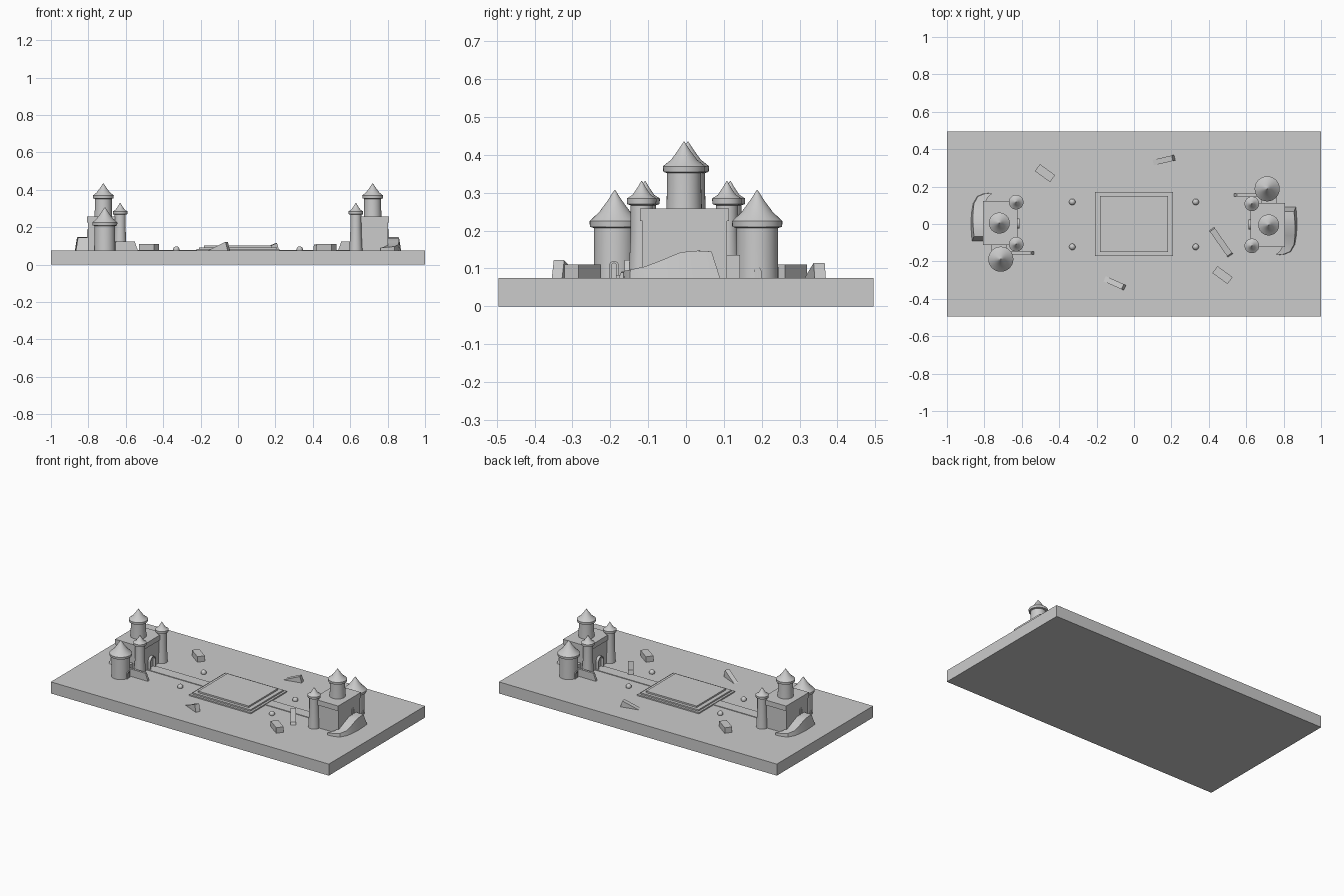
import bpy, bmesh
from math import cos, sin, radians, pi
from mathutils import Matrix

if "Cube" in bpy.data.objects:
    bpy.data.objects.remove(bpy.data.objects["Cube"])

G = 0.075  # height of the board's top face


def make(name, verts, faces, smooth=False):
    me = bpy.data.meshes.new(name)
    me.from_pydata(verts, [], faces)
    bm = bmesh.new()
    bm.from_mesh(me)
    bmesh.ops.recalc_face_normals(bm, faces=bm.faces)
    bm.to_mesh(me)
    bm.free()
    ob = bpy.data.objects.new(name, me)
    bpy.context.collection.objects.link(ob)
    if smooth:
        bpy.ops.object.select_all(action='DESELECT')
        ob.select_set(True)
        bpy.context.view_layer.objects.active = ob
        bpy.ops.object.shade_smooth_by_angle(angle=radians(35))
    return ob


def prism(name, profile, depth, matrix):
    """Profile in local x/z, extruded evenly along local y."""
    n = len(profile)
    verts = [matrix @ Matrix.Translation((x, y, z)).to_translation()
             for y in (-depth / 2, depth / 2) for x, z in profile]
    faces = [tuple(range(n)), tuple(range(n, 2 * n))]
    faces += [(i, (i + 1) % n, n + (i + 1) % n, n + i) for i in range(n)]
    return make(name, verts, faces)


def place(x, y, z=0, deg=0):
    return Matrix.Translation((x, y, z)) @ Matrix.Rotation(radians(deg), 4, 'Z')


def box(name, x0, x1, y0, y1, z0, z1, matrix=Matrix()):
    m = matrix @ Matrix.Translation((0, (y0 + y1) / 2, 0))
    return prism(name, [(x0, z0), (x1, z0), (x1, z1), (x0, z1)], y1 - y0, m)


def lathe(name, profile, matrix, n=32):
    verts, faces = [], []
    for r, z in profile:
        for i in range(n):
            a = 2 * pi * i / n
            verts.append(matrix @ Matrix.Translation((r * cos(a), r * sin(a), z)).to_translation())
    for k in range(len(profile) - 1):
        for i in range(n):
            j = (i + 1) % n
            faces.append((k * n + i, k * n + j, k * n + n + j, k * n + n + i))
    faces += [tuple(range(n)), tuple(range(len(verts) - n, len(verts)))]
    return make(name, verts, faces, True)


def tower(name, x, y, z0, r, eave, roof_r, apex, base_r, M):
    m = M @ place(x, y)
    h = apex - eave
    lathe(name + "_body", [(base_r, z0), (r, z0 + 0.6 * (eave - z0)), (r, eave + 0.005)], m)
    # eave ring and flared conical roof
    lathe(name + "_roof", [(r, eave - 0.003), (roof_r * 0.98, eave), (roof_r, eave + 0.015),
                           (roof_r * 0.62, eave + 0.4 * h), (roof_r * 0.3, eave + 0.7 * h),
                           (0.001, apex)], m)


def arch(name, x, y, z, w, h, depth, deg, M):
    """Arched door frame facing local -y before turning."""
    def outline(r, top):
        return [(-r, 0)] + [(r * cos(pi - pi * i / 8), top + r * sin(pi * i / 8))
                            for i in range(9)] + [(r, 0)]
    outer = outline(w / 2, h - w / 2)
    inner = outline(w / 2 - 0.006, h - w / 2)
    prism(name, outer + inner[::-1], depth, M @ place(x, y, z, deg))


def castle(side, M):
    p = side + "_castle_"
    # keep and parapet
    box(p + "keep", 0.63, 0.803, -0.115, 0.108, G, 0.225, M)
    box(p + "parapet", 0.623, 0.806, -0.122, 0.113, 0.225, 0.258, M)
    # towers
    tower(p + "main_tower", 0.72, -0.005, 0.258, 0.045, 0.355, 0.056, 0.435, 0.047, M)
    for tag, y in (("a", -0.117), ("b", 0.108)):
        tower(p + "gate_tower_" + tag, 0.63, y, G, 0.029, 0.27, 0.039, 0.331, 0.035, M)
    tower(p + "round_tower", 0.712, 0.188, G, 0.055, 0.21, 0.067, 0.307, 0.056, M)
    # doors
    arch(p + "gate", 0.622, -0.003, G, 0.055, 0.08, 0.02, 90, M)
    arch(p + "back_door", 0.803, 0.033, 0.145, 0.024, 0.042, 0.006, 90, M)
    arch(p + "round_tower_front_door", 0.657, 0.19, G, 0.026, 0.045, 0.01, 90, M)
    arch(p + "round_tower_back_door", 0.767, 0.19, G, 0.018, 0.028, 0.008, 90, M)
    # link wall and sloped outer wall
    box(p + "link_wall", 0.68, 0.765, 0.1, 0.142, G, 0.135, M)
    prism(p + "outer_wall", [(0.535, G), (0.67, G), (0.67, 0.123), (0.552, 0.123)],
          0.014, M @ place(0, 0.155))
    # curved ramp: (outer x, y, inner x, inner y, top height)
    path = [(0.866, 0.09, 0.8, 0.09, 0.145), (0.87, 0.04, 0.8, 0.045, 0.147),
            (0.872, -0.015, 0.8, -0.01, 0.143), (0.868, -0.065, 0.8, -0.06, 0.122),
            (0.86, -0.11, 0.798, -0.1, 0.105), (0.838, -0.148, 0.788, -0.132, 0.097),
            (0.805, -0.162, 0.775, -0.15, 0.094), (0.762, -0.167, 0.76, -0.16, 0.09)]
    verts, faces = [], []
    for xo, y, xi, yi, z in path:
        t = 0.2 * (z - G) / (xo - xi + 0.02)
        tx, ty = xo + (xi - xo) * t, y + (yi - y) * t
        drop = 0.25 * max(0, y) * (z - G) / 0.07
        for q in ((xi, yi, G), (xo, y, G), (tx, ty - drop, z), (xi, yi - drop, z)):
            verts.append(M @ Matrix.Translation(q).to_translation())
    for k in range(len(path) - 1):
        for i in range(4):
            j = (i + 1) % 4
            faces.append((4 * k + i, 4 * k + j, 4 * k + 4 + j, 4 * k + 4 + i))
    e = len(verts) - 4
    faces += [(0, 1, 2, 3), (e, e + 1, e + 2, e + 3)]
    make(p + "ramp", verts, faces, True)


# board
box("board", -1, 1, -0.495, 0.495, 0, G)

# stepped platform in the middle and the roads leading to it
for i, (hx, hy, z) in enumerate([(0.222, 0.185, 0.083), (0.208, 0.17, 0.092), (0.182, 0.15, 0.102)]):
    box(f"platform_step_{i + 1}", -hx, hx, -hy, hy, G - 0.005, z)
for side, s in (("left", -1), ("right", 1)):
    box(side + "_road", 0.21, 0.63, -0.035, 0.035, G - 0.005, 0.079, place(0, 0, 0, 0 if s > 0 else 180))
    castle(side, place(0, 0, 0, 0 if s > 0 else 180))

# marker balls
for x in (-0.33, 0.33):
    for y in (-0.122, 0.118):
        bpy.ops.mesh.primitive_uv_sphere_add(segments=24, ring_count=12, radius=0.017, location=(x, y, 0.081))
        bpy.context.object.name = "marker_ball"
        bpy.ops.object.shade_smooth_by_angle()

# cover blocks
for x, y in ((-0.476, 0.272), (0.473, -0.273)):
    box("cover_block", -0.05, 0.05, -0.023, 0.023, G, 0.111, place(x, y, 0, -36))

# wedge ramps
for x, y, deg, h in ((0.163, 0.342, 13, 0.04), (-0.1, -0.318, -24, 0.047)):
    prism("wedge", [(-0.062, G), (0.056, G), (0.043, G + h)], 0.03, place(x, y, 0, deg))
prism("plank_ramp", [(-0.087, G), (0.087, G), (0.08, 0.09), (-0.08, 0.108)], 0.032, place(0.465, -0.097, 0, -55))
